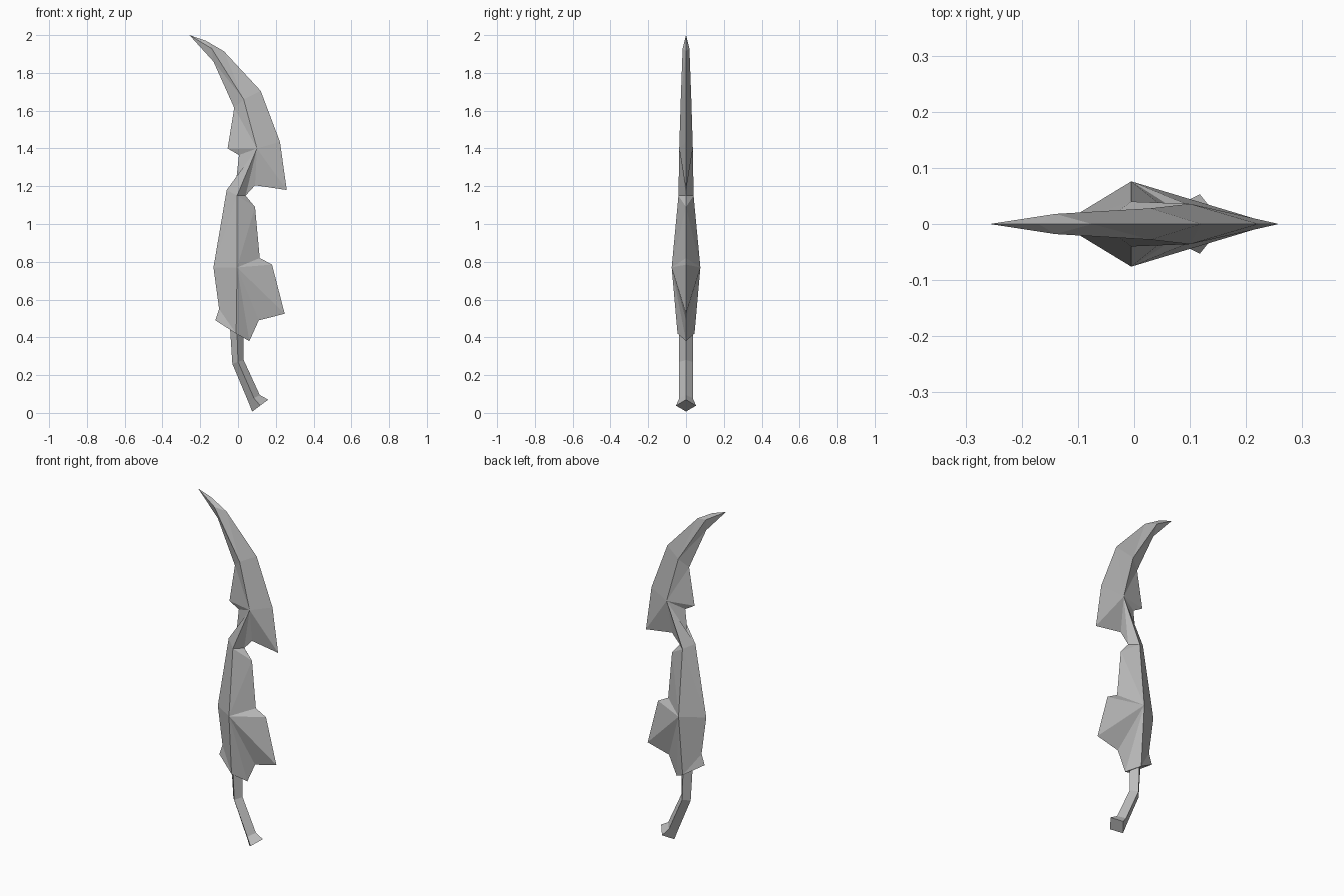
import bpy
import bmesh

cube = bpy.data.objects.get("Cube")
if cube:
    bpy.data.objects.remove(cube, do_unlink=True)

steel = bpy.data.materials.new("grey_steel")
steel.use_nodes = True
GREY = (0.5, 0.5, 0.5, 1)
steel.diffuse_color = GREY
steel.node_tree.nodes["Principled BSDF"].inputs["Base Color"].default_value = GREY


def finish(name, bm):
    bmesh.ops.recalc_face_normals(bm, faces=bm.faces)
    mesh = bpy.data.meshes.new(name)
    bm.to_mesh(mesh)
    bm.free()
    mesh.materials.append(steel)
    obj = bpy.data.objects.new(name, mesh)
    bpy.context.collection.objects.link(obj)
    return obj


# Raised centre ridge of the blade: x, half thickness, z
ridge = [(-.01, .045, .42), (-.005, .076, .77), (-.005, .04, 1.15),
         (.1, .036, 1.4), (.03, .028, 1.66), (-.14, .018, 1.93)]
tip = (-.257, 2, 5)

# Sharp edges from the bottom up: x, z, ridge point that the facet fans from
right_edge = [(.06, .38, 0), (.11, .49, 1), (.247, .525, 1), (.18, .785, 1),
              (.115, .82, 1), (.09, 1.09, 1), (.04, 1.15, 2), (.09, 1.205, 3),
              (.258, 1.18, 3), (.222, 1.435, 3), (.12, 1.705, 3),
              (-.075, 1.915, 4), (-.17, 1.97, 5)]
left_edge = [(-.12, .49, 0), (-.1, .55, 0), (-.13, .77, 1), (-.06, 1.18, 2),
             (-.01, 1.23, 3), (.005, 1.365, 3), (-.055, 1.4, 3),
             (-.02, 1.615, 3), (-.13, 1.86, 4)]

# Blade: facets between each sharp edge and the ridge, on both faces
bm = bmesh.new()
ridges = [[bm.verts.new((x, s * y, z)) for x, y, z in ridge] for s in (-1, 1)]
tip_vert = bm.verts.new((tip[0], 0, tip[1]))
for edge in (right_edge, left_edge):
    rim = [bm.verts.new((x, 0, z)) for x, z, _ in edge] + [tip_vert]
    owner = [e[2] for e in edge] + [tip[2]]
    for side in ridges:
        for i in range(len(rim) - 1):
            a, b = owner[i], owner[i + 1]
            if a != b:
                bm.faces.new((rim[i], side[a], side[b]))
            bm.faces.new((rim[i], rim[i + 1], side[b]))
    # Closing facet underneath
    bm.faces.new((rim[0], ridges[0][0], ridges[1][0]))
finish("blade", bm)

# Handle: diamond section swept down a bent path, flared at the pommel
# left x, left z, right x, right z, half thickness
sections = [(-.043, .46, .03, .46, .036), (-.03, .26, .03, .28, .036),
            (.054, .06, .115, .095, .036), (.075, .007, .16, .07, .053)]
bm = bmesh.new()
rings = []
for lx, lz, rx, rz, t in sections:
    mx, mz = (lx + rx) / 2, (lz + rz) / 2
    rings.append([bm.verts.new(p) for p in
                  ((lx, 0, lz), (mx, -t, mz), (rx, 0, rz), (mx, t, mz))])
for upper, lower in zip(rings, rings[1:]):
    for i in range(4):
        j = (i + 1) % 4
        bm.faces.new((upper[i], upper[j], lower[j], lower[i]))
bm.faces.new(rings[0])
bm.faces.new(rings[-1])
finish("handle", bm)
